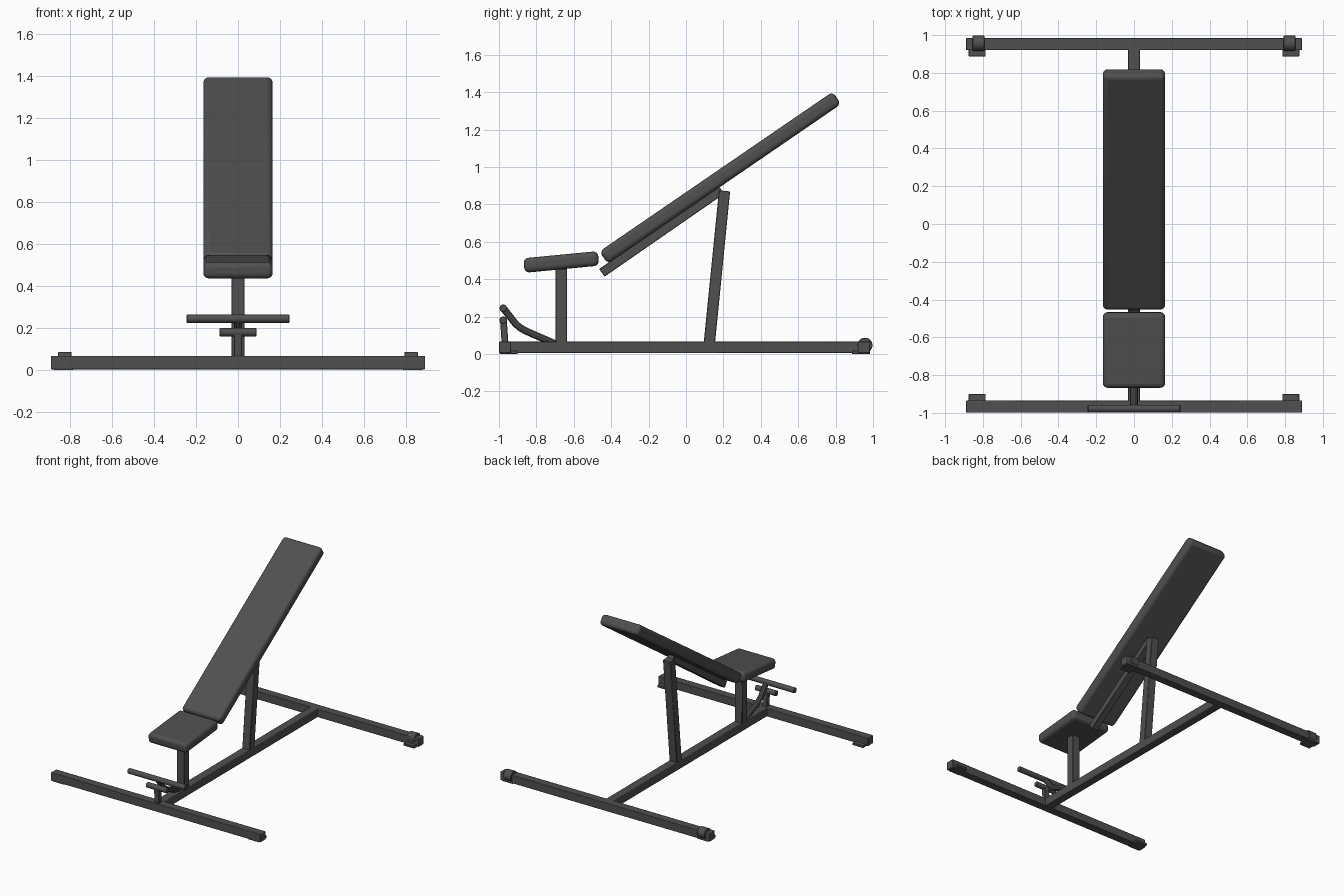
import bpy, math
from mathutils import Vector

if "Cube" in bpy.data.objects:
    bpy.data.objects.remove(bpy.data.objects["Cube"])

steel = bpy.data.materials.new("dark_grey")
steel.diffuse_color = (0.08, 0.08, 0.08, 1)
steel.use_nodes = True
steel.node_tree.nodes["Principled BSDF"].inputs["Base Color"].default_value = steel.diffuse_color


def finish(ob, name, bevel=0.0, segments=2):
    ob.name = name
    ob.data.materials.append(steel)
    if bevel:
        m = ob.modifiers.new("rounded_edges", "BEVEL")
        m.width, m.segments = bevel, segments
    bpy.ops.object.select_all(action="DESELECT")
    ob.select_set(True)
    bpy.context.view_layer.objects.active = ob
    bpy.ops.object.shade_smooth_by_angle(angle=math.radians(35))
    return ob


def box(name, center, size, tilt=0.0, bevel=0.004, segments=2):
    """Box turned about the x axis by tilt degrees."""
    bpy.ops.mesh.primitive_cube_add(size=1, location=center)
    ob = bpy.context.object
    ob.scale = size
    bpy.ops.object.transform_apply(location=False, rotation=False, scale=True)
    ob.rotation_euler.x = math.radians(tilt)
    return finish(ob, name, bevel, segments)


def beam(name, a, b, width, depth):
    """Square tube running between two (y, z) points on the centre plane."""
    a, b = Vector((0, *a)), Vector((0, *b))
    d = b - a
    return box(name, (a + b) / 2, (width, d.length, depth),
               math.degrees(math.atan2(d.z, d.y)), 0.003, 1)


def rod(name, center, radius, length):
    """Cylinder lying along x."""
    bpy.ops.mesh.primitive_cylinder_add(vertices=24, radius=radius, depth=length,
                                        location=center, rotation=(0, math.pi / 2, 0))
    return finish(bpy.context.object, name, 0.003, 1)


# Floor frame
box("front_floor_bar", (0, -0.967, 0.036), (1.78, 0.064, 0.063))
box("rear_floor_bar", (0, 0.952, 0.036), (1.78, 0.064, 0.063))
box("spine", (0, -0.007, 0.036), (0.064, 1.88, 0.063))

# Feet and transport wheels
for side, s in (("left", -1), ("right", 1)):
    box(side + "_front_foot", (s * 0.83, -0.948, 0.009), (0.09, 0.096, 0.018), 0, 0.002, 1)
    box(side + "_rear_foot", (s * 0.83, 0.936, 0.009), (0.09, 0.096, 0.018), 0, 0.002, 1)
    rod(side + "_wheel", (s * 0.823, 0.957, 0.047), 0.04, 0.065)

# Uprights and backrest rail
beam("seat_post", (-0.666, 0.05), (-0.666, 0.455), 0.064, 0.062)
beam("back_post", (0.124, 0.05), (0.206, 0.872), 0.064, 0.06)
beam("back_rail", (-0.45, 0.434), (0.19, 0.877), 0.052, 0.05)

# Padded cushions
box("seat_pad", (0, -0.667, 0.492), (0.33, 0.40, 0.078), 5.5, 0.026, 4)
box("back_pad", (0, 0.183, 0.942), (0.33, 1.512, 0.08), 34.4, 0.026, 4)

# Foot holder: short peg on an upright, long handle on a bent arm
beam("peg_upright", (-0.967, 0.05), (-0.976, 0.18), 0.04, 0.036)
rod("short_peg", (0, -0.977, 0.18), 0.02, 0.175)
rod("long_handle", (0, -0.977, 0.245), 0.02, 0.49)

curve = bpy.data.curves.new("bent_arm", "CURVE")
curve.dimensions = "3D"
curve.bevel_depth = 0.02
curve.bevel_resolution = 3
curve.use_fill_caps = True
path = [(-0.977, 0.245), (-0.91, 0.16), (-0.885, 0.139), (-0.85, 0.12), (-0.70, 0.055)]
spline = curve.splines.new("POLY")
spline.points.add(len(path) - 1)
for p, (y, z) in zip(spline.points, path):
    p.co = (0, y, z, 1)
arm = bpy.data.objects.new("bent_arm", curve)
bpy.context.collection.objects.link(arm)
bpy.ops.object.select_all(action="DESELECT")
arm.select_set(True)
bpy.context.view_layer.objects.active = arm
bpy.ops.object.convert(target="MESH")
finish(bpy.context.object, "bent_arm")
